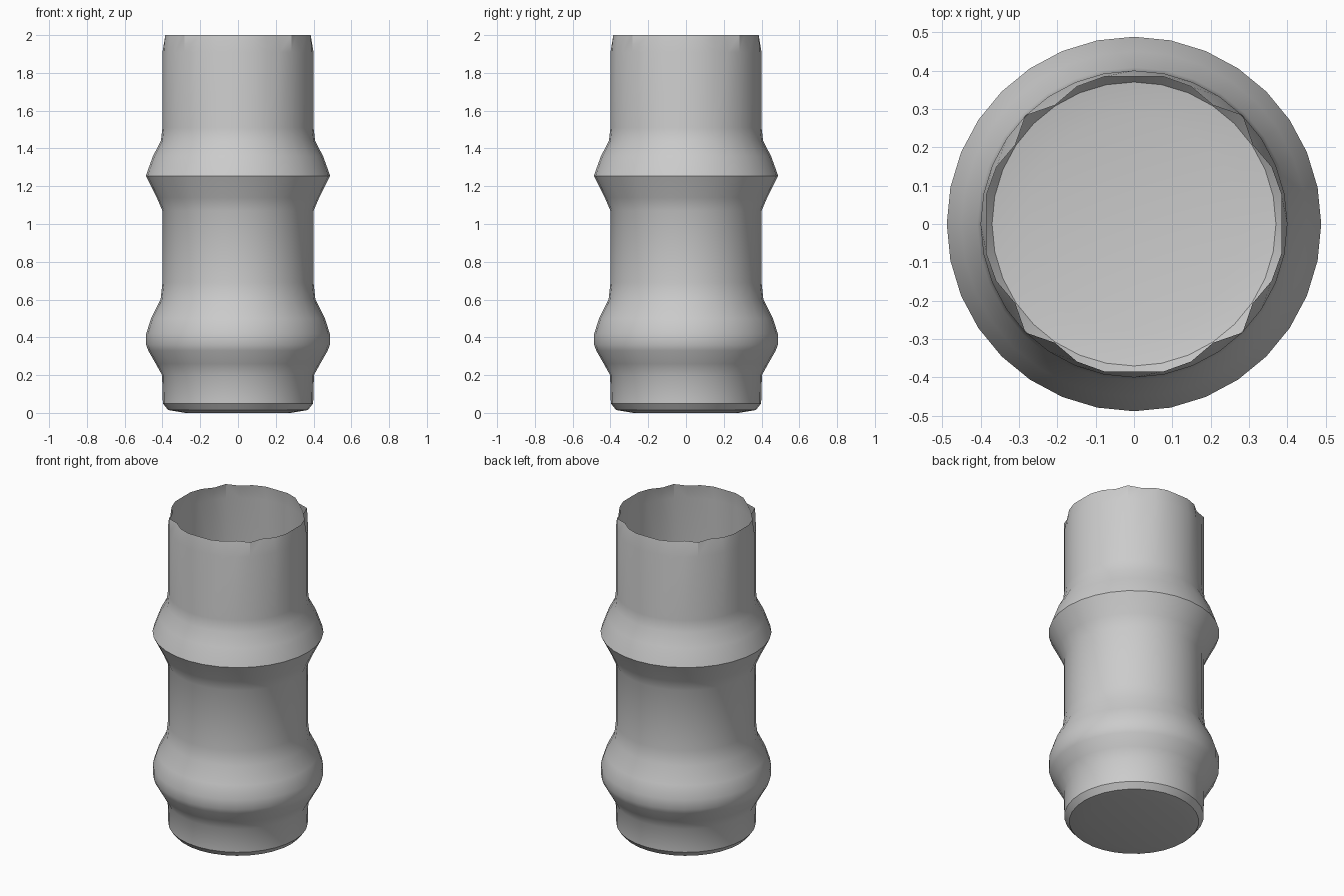
import bpy, bmesh
from math import sin, cos, pi, radians

if "Cube" in bpy.data.objects:
    bpy.data.objects.remove(bpy.data.objects["Cube"], do_unlink=True)

SIDES = 32

# Plain grey finish
grey = bpy.data.materials.new("plain grey")
grey.use_nodes = True
colour = (0.6, 0.6, 0.6, 1)
grey.diffuse_color = colour
grey.node_tree.nodes["Principled BSDF"].inputs["Base Color"].default_value = colour

# Outline from foot to neck as (radius, height)
profile = [(0.28, 0), (0.37, 0.015), (0.398, 0.05), (0.402, 0.2), (0.435, 0.26),
           (0.475, 0.33), (0.486, 0.36), (0.486, 0.42), (0.46, 0.5), (0.41, 0.6),
           (0.4, 0.69), (0.4, 1.07), (0.43, 1.14), (0.488, 1.255), (0.45, 1.36),
           (0.408, 1.44), (0.4, 1.51), (0.4, 1.91)]

# Uneven lip radii, repeated around each quarter turn
lip = [0.385, 0.392, 0.388, 0.372, 0.4, 0.372, 0.388, 0.392]


def add_ring(bm, radii, z):
    return [bm.verts.new((r * cos(2 * pi * i / SIDES), r * sin(2 * pi * i / SIDES), z))
            for i, r in enumerate(radii)]


# Thin-walled vessel with a closed foot and open mouth
bm = bmesh.new()
rings = [add_ring(bm, [r] * SIDES, z) for r, z in profile]
rings.append(add_ring(bm, lip * (SIDES // len(lip)), 2))
for low, high in zip(rings, rings[1:]):
    for i in range(SIDES):
        j = (i + 1) % SIDES
        bm.faces.new((low[i], low[j], high[j], high[i]))
bm.faces.new(rings[0][::-1])

mesh = bpy.data.meshes.new("vase_body")
bm.to_mesh(mesh)
bm.free()
mesh.materials.append(grey)
vase = bpy.data.objects.new("vase_body", mesh)
bpy.context.collection.objects.link(vase)

bpy.ops.object.select_all(action='DESELECT')
vase.select_set(True)
bpy.context.view_layer.objects.active = vase
bpy.ops.object.shade_smooth_by_angle(angle=radians(30))
